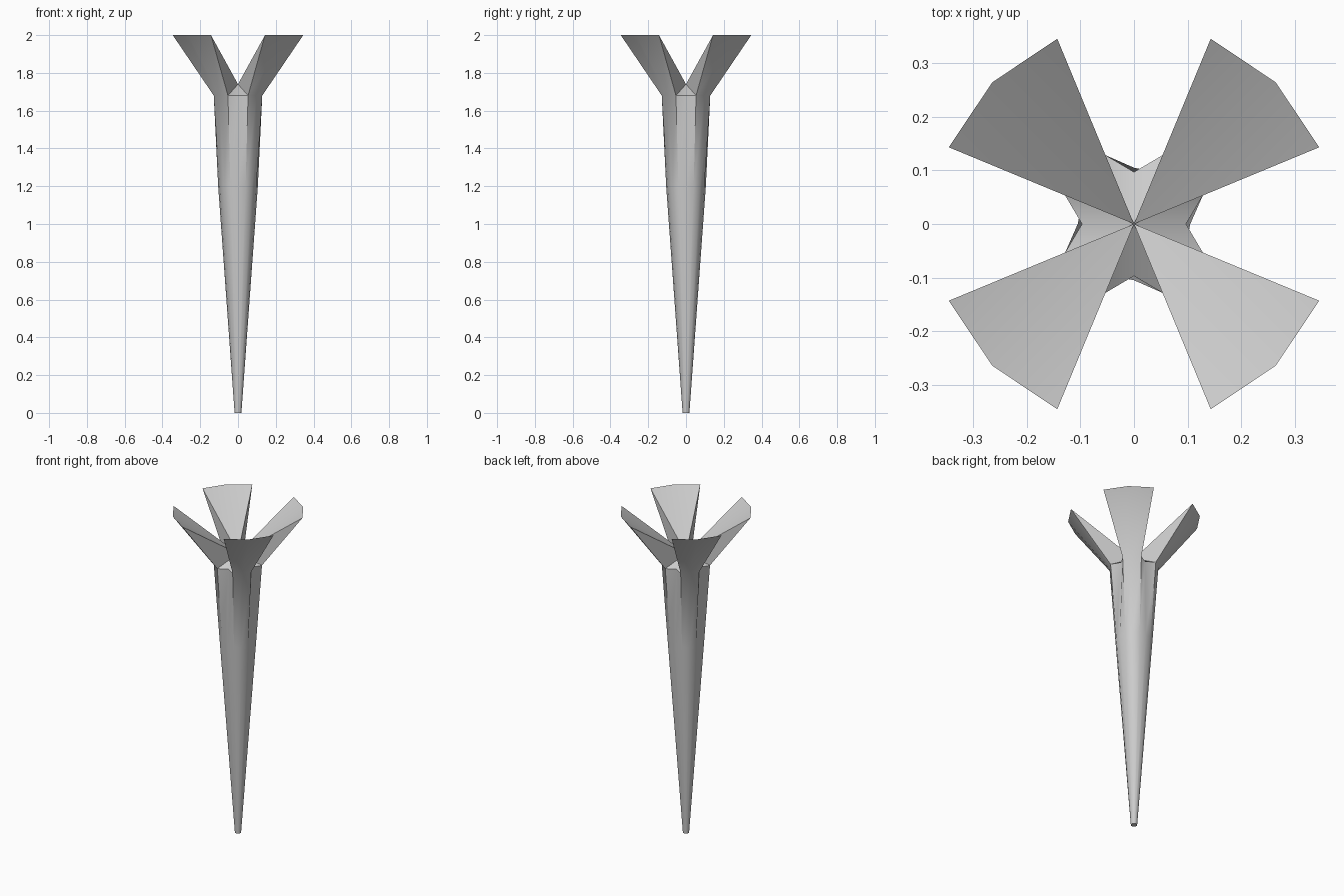
import bpy, bmesh
from math import sin, cos, pi

if "Cube" in bpy.data.objects:
    bpy.data.objects.remove(bpy.data.objects["Cube"])

SIDES = 16
bm = bmesh.new()


def is_notch(i):
    # every fourth corner lies in a notch between two petals
    return i % 4 == 0


def ring(z, radius, notch_radius):
    verts = []
    for i in range(SIDES):
        a = 2 * pi * i / SIDES
        r = notch_radius if is_notch(i) else radius
        verts.append(bm.verts.new((r * cos(a), r * sin(a), z)))
    return verts


# Tapered shaft: round below, pinched at the notches near the top
rings = [ring(0, 0.018, 0.018), ring(1.2, 0.105, 0.105), ring(1.68, 0.139, 0.097)]
bm.faces.new(rings[0][::-1])
for low, high in zip(rings, rings[1:]):
    for i in range(SIDES):
        j = (i + 1) % SIDES
        bm.faces.new((low[i], low[j], high[j], high[i]))

# Four flared petals meeting at a central point, with notch floors between
base = rings[-1]
centre = bm.verts.new((0, 0, 1.74))
for k in range(4):
    n = 4 * k
    ids = [n + 1, n + 2, n + 3]
    rim = [bm.verts.new((0.374 * cos(2 * pi * i / SIDES),
                         0.374 * sin(2 * pi * i / SIDES), 2.0)) for i in ids]
    foot = [base[i] for i in ids]
    for s in range(2):
        bm.faces.new((foot[s], foot[s + 1], rim[s + 1], rim[s]))
        bm.faces.new((rim[s], rim[s + 1], centre))
    bm.faces.new((foot[0], rim[0], centre))
    bm.faces.new((foot[2], centre, rim[2]))
    bm.faces.new((base[n], foot[0], centre))
    bm.faces.new((foot[2], base[(n + 4) % SIDES], centre))

bmesh.ops.recalc_face_normals(bm, faces=bm.faces)
mesh = bpy.data.meshes.new("petal_spike")
bm.to_mesh(mesh)
bm.free()
spike = bpy.data.objects.new("petal_spike", mesh)
bpy.context.collection.objects.link(spike)

# Smooth sides with sharp petal and notch edges
bpy.context.view_layer.objects.active = spike
spike.select_set(True)
bpy.ops.object.shade_smooth_by_angle(angle=0.7)
